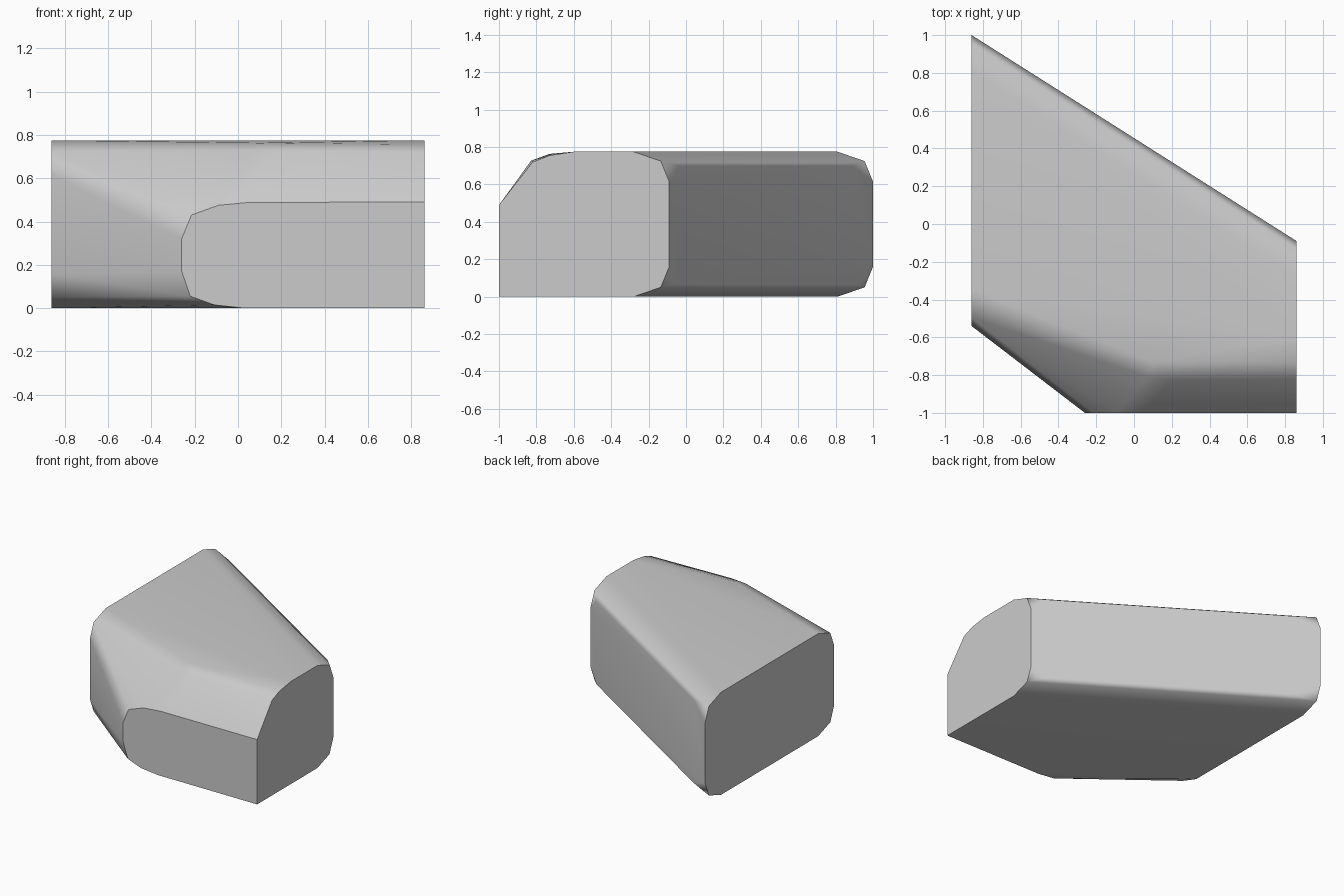
import bpy
import bmesh

cube = bpy.data.objects.get("Cube")
if cube:
    bpy.data.objects.remove(cube, do_unlink=True)

HALF_X, FRONT, TOP = 0.86, -1.0, 0.775
# Rounded corner: (inset from the wall, distance from top or bottom)
CORNER = [(0, 0.16), (0.045, 0.05), (0.19, 0)]


def rounded_wall(x, y, inward, levels=("low", "high")):
    """Points where a wall rounds over into the bottom and the top."""
    points = []
    for inset, dz in CORNER:
        if "low" in levels:
            points.append((x, y + inward * inset, dz))
        if "high" in levels:
            points.append((x, y + inward * inset, TOP - dz))
    return points


# Left and right cut ends
points = rounded_wall(-HALF_X, 1, -1) + rounded_wall(-HALF_X, -0.54, 1)
points += rounded_wall(HALF_X, -0.09, -1)
points += [(HALF_X, y, z) for y, z in
           [(FRONT, 0), (FRONT, 0.49), (-0.82, 0.72), (-0.73, 0.755), (-0.6, TOP)]]

# Front cut end
points += [(x, FRONT, z) for x, z in
           [(0.03, 0), (-0.11, 0.015), (-0.22, 0.055), (-0.26, 0.17),
            (-0.26, 0.32), (-0.215, 0.43), (-0.09, 0.475), (0.05, 0.488)]]

# Brow above the front slope
points += [(0.07, -0.81, 0.73), (0.2, -0.828, 0.727), (0.1, -0.73, 0.763), (0.1, -0.58, TOP)]

# Fuller edges along the slanted back wall
for t in (0.05, 0.9):
    for z in (0.075, TOP - 0.075):
        points.append((HALF_X * (1 - 2 * t), -0.09 + 1.09 * t, z))

# Solid block wrapped around the points
bm = bmesh.new()
for p in points:
    bm.verts.new(p)
result = bmesh.ops.convex_hull(bm, input=bm.verts[:])
loose = [v for v in bm.verts if not v.link_faces]
bmesh.ops.delete(bm, geom=loose, context="VERTS")
bmesh.ops.dissolve_limit(bm, angle_limit=0.02, verts=bm.verts[:], edges=bm.edges[:])
bmesh.ops.recalc_face_normals(bm, faces=bm.faces[:])


def is_cut(face):
    """True for the flat cut ends, which keep crisp borders."""
    n = face.normal
    return abs(n.x) > 0.999 or n.y < -0.999


for f in bm.faces:
    f.smooth = True
for e in bm.edges:
    e.smooth = not any(is_cut(f) for f in e.link_faces)

mesh = bpy.data.meshes.new("stone_block")
bm.to_mesh(mesh)
bm.free()
block = bpy.data.objects.new("stone_block", mesh)
bpy.context.collection.objects.link(block)
weighted = block.modifiers.new("weighted_normals", "WEIGHTED_NORMAL")
weighted.keep_sharp = True

# Plain grey colour
grey = bpy.data.materials.new("plain_grey")
grey.use_nodes = True
colour = (0.6, 0.6, 0.6, 1)
grey.diffuse_color = colour
grey.node_tree.nodes["Principled BSDF"].inputs["Base Color"].default_value = colour
mesh.materials.append(grey)
